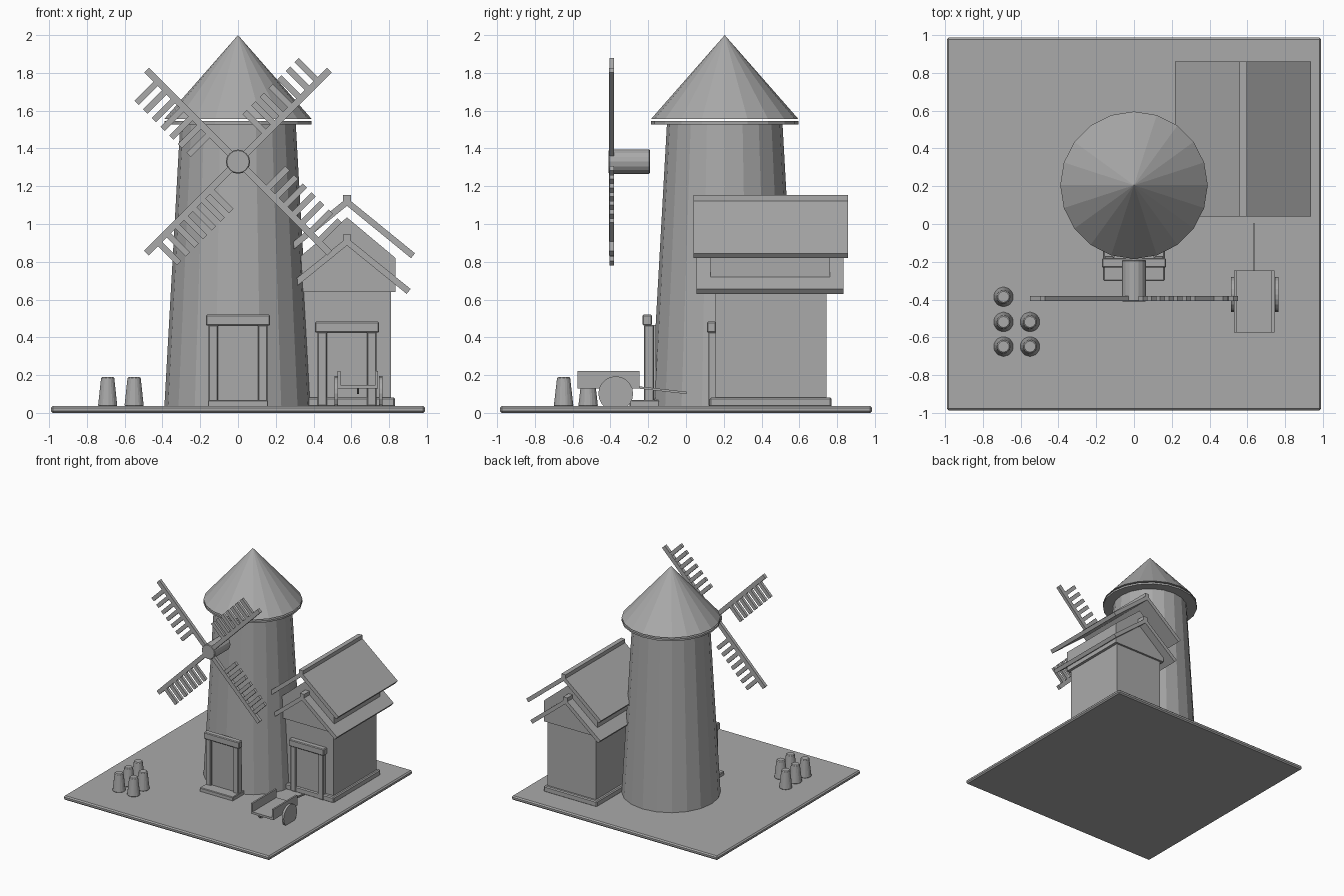
import bpy, bmesh, math
from mathutils import Matrix, Vector

if "Cube" in bpy.data.objects:
    bpy.data.objects.remove(bpy.data.objects["Cube"])

stone = bpy.data.materials.new("plain_grey")
stone.diffuse_color = (0.40, 0.40, 0.40, 1)
stone.use_nodes = True
stone.node_tree.nodes["Principled BSDF"].inputs["Base Color"].default_value = stone.diffuse_color


def finish(name, bm, bevel=0):
    bmesh.ops.recalc_face_normals(bm, faces=bm.faces)
    me = bpy.data.meshes.new(name)
    bm.to_mesh(me)
    bm.free()
    me.materials.append(stone)
    ob = bpy.data.objects.new(name, me)
    bpy.context.collection.objects.link(ob)
    if bevel:
        m = ob.modifiers.new("bevel", 'BEVEL')
        m.width = bevel
        m.segments = 1
    return ob


def add_box(bm, x, y, z, mat=Matrix()):
    """Box from (min, max) ranges, then moved by mat."""
    size = Matrix.Diagonal((x[1] - x[0], y[1] - y[0], z[1] - z[0], 1))
    mid = Matrix.Translation((sum(x) / 2, sum(y) / 2, sum(z) / 2))
    bmesh.ops.create_cube(bm, size=1, matrix=mat @ mid @ size)


def box(name, x, y, z, bevel=0):
    bm = bmesh.new()
    add_box(bm, x, y, z)
    return finish(name, bm, bevel)


def cone(name, loc, r1, r2, depth, sides, rot=Matrix(), bevel=0):
    """Cone or cylinder centred on loc."""
    bm = bmesh.new()
    bmesh.ops.create_cone(bm, cap_ends=True, segments=sides, radius1=r1, radius2=r2,
                          depth=depth, matrix=Matrix.Translation(loc) @ rot)
    return finish(name, bm, bevel)


def prism(name, pts, y0, y1):
    """Profile in x,z extruded along y."""
    bm = bmesh.new()
    f = bm.faces.new([bm.verts.new((x, y0, z)) for x, z in pts])
    g = bmesh.ops.extrude_face_region(bm, geom=[f])
    bmesh.ops.translate(bm, vec=(0, y1 - y0, 0),
                        verts=[v for v in g['geom'] if isinstance(v, bmesh.types.BMVert)])
    return finish(name, bm)


# Ground slab
box("ground_slab", (-0.99, 0.99), (-0.985, 0.985), (0, 0.036), 0.01)

# Mill tower, rim and conical cap
TY = 0.205
cone("tower", (0, TY, 0.78), 0.39, 0.306, 1.50, 20)
cone("roof_rim", (0, TY, 1.536), 0.39, 0.39, 0.016, 20)
cone("roof_cap", (0, TY, 1.778), 0.39, 0, 0.444, 20)

# Sails: four arms, each with a row of slats on one side
HZ = 1.33
bm = bmesh.new()
for k in range(4):
    turn = Matrix.Translation((0, 0, HZ)) @ Matrix.Rotation(math.radians(45 + 90 * k), 4, 'Y')
    add_box(bm, (0, 0.685), (-0.408, -0.38), (-0.018, 0.018), turn)
    for i in range(7):
        u = 0.21 + i * 0.065
        add_box(bm, (u - 0.016, u + 0.016), (-0.406, -0.382), (0.01, 0.16), turn)
finish("sails", bm)
cone("sail_hub", (0, -0.30, HZ), 0.064, 0.064, 0.22, 16, Matrix.Rotation(math.pi / 2, 4, 'X'), 0.005)


def doorway(name, cx, fy, z0, top):
    """Lintel, two posts and a door; fy is the front of the lintel."""
    box(name + "_lintel", (cx - 0.17, cx + 0.17), (fy, fy + 0.05), (top - 0.058, top), 0.006)
    for s, side in ((-1, "left"), (1, "right")):
        xs = sorted((cx + s * 0.107, cx + s * 0.157))
        box(name + "_post_" + side, xs, (fy + 0.008, fy + 0.06), (z0, top - 0.055), 0.005)
    box(name + "_panel", (cx - 0.107, cx + 0.107), (fy + 0.025, fy + 0.07), (z0, top - 0.055))


# Tower door with step, house door
doorway("tower_door", 0, -0.23, 0.036, 0.52)
box("tower_step", (-0.16, 0.16), (-0.30, -0.14), (0.03, 0.068), 0.005)
HX = 0.577
doorway("house_door", HX, 0.11, 0.036, 0.483)

# House walls, plinth and gabled upper storey
box("house_walls", (0.345, 0.81), (0.155, 0.745), (0.03, 0.66))
box("house_plinth", (0.32, 0.832), (0.125, 0.77), (0.03, 0.082), 0.008)
prism("house_gable", [(HX - 0.257, 0.64), (HX + 0.257, 0.64), (HX + 0.257, 0.82),
                      (HX, 1.035), (HX - 0.257, 0.82)], 0.13, 0.762)


def roof(name, apex, half, drop, y0, y1):
    """Two sloping panels with a ridge beam."""
    t = 0.042
    for s, side in ((-1, "left"), (1, "right")):
        d = Vector((half, drop)).normalized() * t * 0.8
        prism(name + "_panel_" + side, [
            (HX, apex), (HX + s * half, apex - drop),
            (HX + s * (half - d.y), apex - drop - d.x), (HX, apex - t)], y0, y1)
    box(name + "_ridge", (HX - 0.02, HX + 0.02), (y0, y1), (apex - 0.03, apex + 0.016))


roof("lower_roof", 0.928, 0.337, 0.272, 0.055, 0.835)
roof("upper_roof", 1.138, 0.36, 0.293, 0.04, 0.858)

# Hand cart: bed, side boards, handle and wheels
box("cart_bed", (0.53, 0.74), (-0.575, -0.245), (0.13, 0.148))
for s, side in ((-1, "left"), (1, "right")):
    xs = sorted((0.635 + s * 0.093, 0.635 + s * 0.107))
    box("cart_board_" + side, xs, (-0.575, -0.245), (0.13, 0.222))
    cone("cart_wheel_" + side, (0.638 + s * 0.117, -0.372, 0.102), 0.092, 0.092, 0.018, 20,
         Matrix.Rotation(math.pi / 2, 4, 'Y'))
bm = bmesh.new()
add_box(bm, (-0.006, 0.006), (-0.125, 0.125), (-0.006, 0.006),
        Matrix.Translation((0.635, -0.122, 0.12)) @ Matrix.Rotation(math.radians(-6.5), 4, 'X'))
finish("cart_handle", bm)

# Sacks of grain
for i, (x, y) in enumerate([(-0.69, -0.385), (-0.69, -0.518), (-0.69, -0.648),
                            (-0.55, -0.518), (-0.55, -0.648)]):
    cone(f"sack_{i + 1}", (x, y, 0.112), 0.054, 0.036, 0.156, 10, bevel=0.006)
